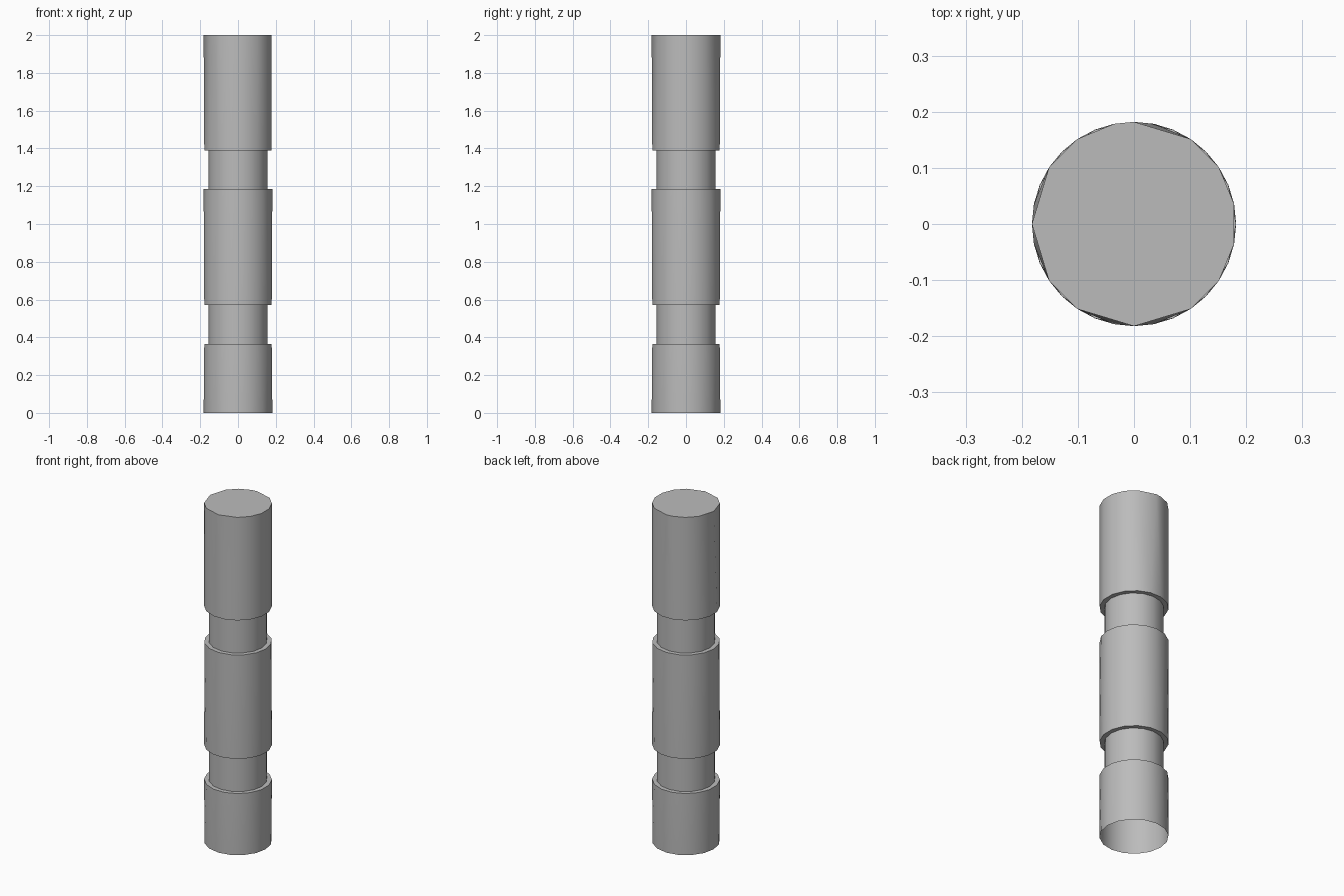
import bpy
import bmesh
from math import cos, sin, pi, radians

cube = bpy.data.objects.get("Cube")
if cube:
    bpy.data.objects.remove(cube, do_unlink=True)

STEPS = 32
EVEN = list(range(0, STEPS, 2))
ODD = list(range(1, STEPS, 2))
TOP = [1, 3, 5, 8, 9, 11, 13, 16, 19, 21, 24, 27, 29, 31]
WIDE, NECK = 0.182, 0.157

# Rings from the open foot to the capped top: height, radius, corner steps
RINGS = [
    (0.0, WIDE, EVEN), (0.365, WIDE, ODD),
    (0.365, NECK, EVEN), (0.57, NECK, EVEN),
    (0.57, WIDE, ODD), (1.185, WIDE, EVEN),
    (1.185, NECK, EVEN), (1.39, NECK, EVEN),
    (1.39, WIDE, ODD), (2.0, WIDE, TOP),
]


def make_ring(bm, z, radius, steps):
    angles = [2 * pi * s / STEPS for s in steps]
    verts = [bm.verts.new((radius * cos(a), radius * sin(a), z)) for a in angles]
    return verts, steps


def join_rings(bm, lower, upper):
    """Zip two rings together in angular order."""
    (a, sa), (b, sb) = lower, upper
    if sa == sb:
        for i in range(len(a)):
            j = (i + 1) % len(a)
            bm.faces.new((a[i], a[j], b[j], b[i]))
        return

    def step(s, i):
        return s[i % len(s)] + STEPS * (i // len(s))

    i = j = 0
    while i < len(a) or j < len(b):
        p, q = a[i % len(a)], b[j % len(b)]
        if j >= len(b) or (i < len(a) and step(sa, i + 1) <= step(sb, j + 1)):
            i += 1
            bm.faces.new((p, a[i % len(a)], q))
        else:
            j += 1
            bm.faces.new((p, b[j % len(b)], q))


# Stepped column with two narrow necks
bm = bmesh.new()
rings = [make_ring(bm, *r) for r in RINGS]
for lower, upper in zip(rings, rings[1:]):
    join_rings(bm, lower, upper)
bm.faces.new(rings[-1][0])
mesh = bpy.data.meshes.new("stepped_column")
bm.to_mesh(mesh)
bm.free()

column = bpy.data.objects.new("stepped_column", mesh)
bpy.context.collection.objects.link(column)

# Plain grey finish
grey = bpy.data.materials.new("plain_grey")
grey.use_nodes = True
colour = (0.5, 0.5, 0.5, 1)
grey.diffuse_color = colour
grey.node_tree.nodes["Principled BSDF"].inputs["Base Color"].default_value = colour
mesh.materials.append(grey)

bpy.ops.object.select_all(action="DESELECT")
column.select_set(True)
bpy.context.view_layer.objects.active = column
bpy.ops.object.shade_smooth_by_angle(angle=radians(40))
